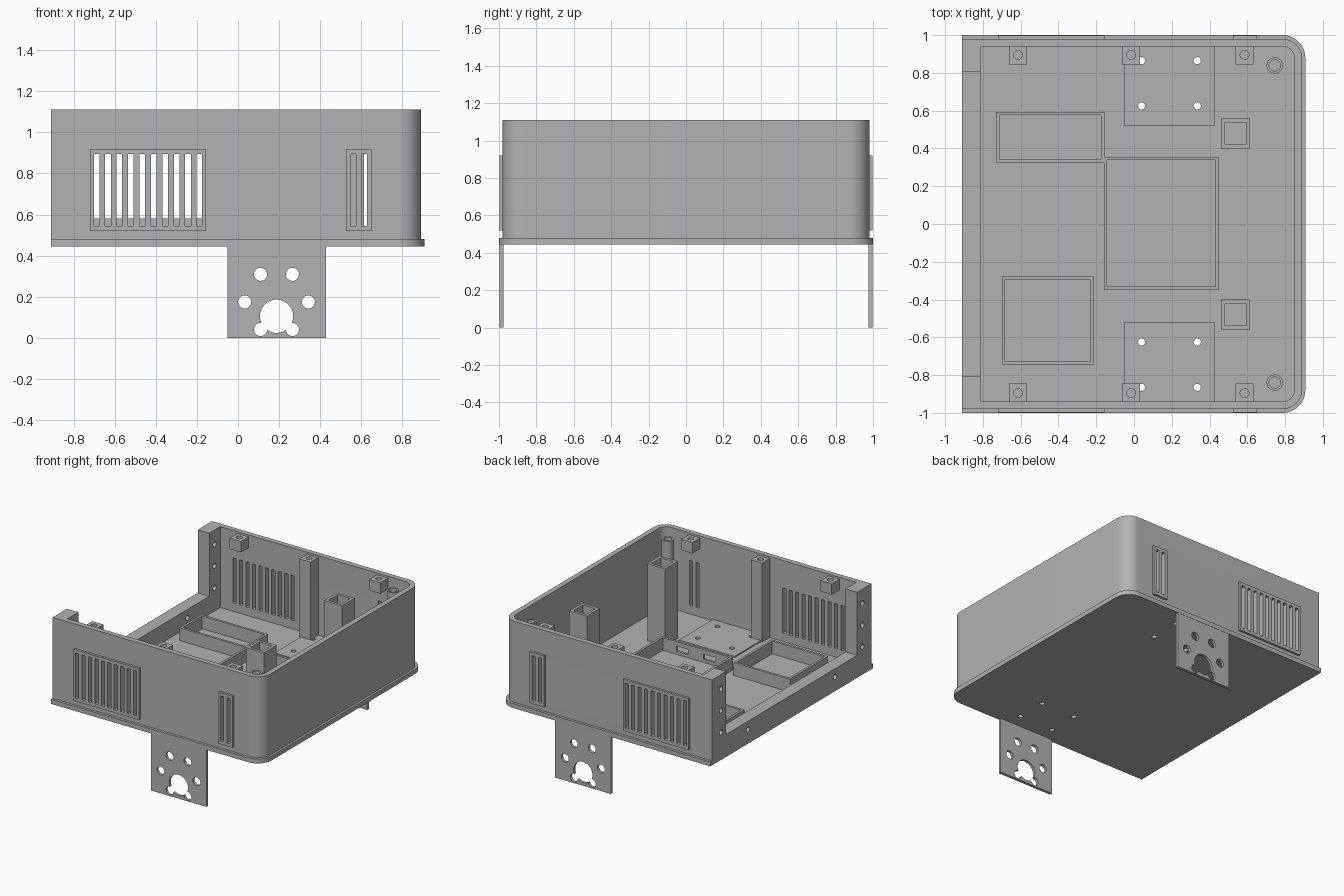
import bpy
import bmesh
import math
from mathutils import Matrix, Vector

if "Cube" in bpy.data.objects:
    bpy.data.objects.remove(bpy.data.objects["Cube"])

GREY = (0.45, 0.45, 0.45, 1.0)
plastic = bpy.data.materials.new("grey plastic")
plastic.use_nodes = True
plastic.diffuse_color = GREY
plastic.node_tree.nodes["Principled BSDF"].inputs["Base Color"].default_value = GREY

FLOOR, RIM = 0.48, 1.11


def make(name, bm):
    bmesh.ops.recalc_face_normals(bm, faces=bm.faces)
    mesh = bpy.data.meshes.new(name)
    bm.to_mesh(mesh)
    bm.free()
    mesh.materials.append(plastic)
    obj = bpy.data.objects.new(name, mesh)
    bpy.context.collection.objects.link(obj)
    return obj


def box(name, x, y, z):
    """Box from (low, high) ranges along each axis."""
    spans = [sorted(r) for r in (x, y, z)]
    bm = bmesh.new()
    bmesh.ops.create_cube(bm, size=1)
    for v in bm.verts:
        v.co = Vector([s[0] + (c + 0.5) * (s[1] - s[0]) for s, c in zip(spans, v.co)])
    return make(name, bm)


def cylinder(name, centre, radius, depth, axis="Z", sides=32):
    turn = {"X": Matrix.Rotation(math.pi / 2, 4, "Y"),
            "Y": Matrix.Rotation(math.pi / 2, 4, "X"),
            "Z": Matrix.Identity(4)}[axis]
    bm = bmesh.new()
    bmesh.ops.create_cone(bm, cap_ends=True, segments=sides, radius1=radius,
                          radius2=radius, depth=depth,
                          matrix=Matrix.Translation(centre) @ turn)
    return make(name, bm)


def rounded_prism(name, x0, x1, half, radius, z0, z1, steps=12):
    """Upright prism, square at -x and rounded at the two +x corners."""
    points = [(x0, -half)]
    for side, start in ((-1, -math.pi / 2), (1, 0)):
        for i in range(steps + 1):
            a = start + math.pi / 2 * i / steps
            points.append((x1 - radius + radius * math.cos(a),
                           side * (half - radius) + radius * math.sin(a)))
    points.append((x0, half))
    bm = bmesh.new()
    face = bm.faces.new([bm.verts.new((px, py, z0)) for px, py in points])
    top = bmesh.ops.extrude_face_region(bm, geom=[face])
    bmesh.ops.translate(bm, vec=(0, 0, z1 - z0),
                        verts=[g for g in top["geom"] if isinstance(g, bmesh.types.BMVert)])
    return make(name, bm)


def cut(obj, cutters):
    """Subtract the cutters, bake the result and remove the cutters."""
    for cutter in cutters:
        mod = obj.modifiers.new("cut", "BOOLEAN")
        mod.operation = "DIFFERENCE"
        mod.solver = "EXACT"
        mod.object = cutter
    graph = bpy.context.evaluated_depsgraph_get()
    obj.data = bpy.data.meshes.new_from_object(obj.evaluated_get(graph))
    obj.modifiers.clear()
    for cutter in cutters:
        bpy.data.objects.remove(cutter)
    return obj


def smooth(obj):
    bpy.ops.object.select_all(action="DESELECT")
    obj.select_set(True)
    bpy.context.view_layer.objects.active = obj
    bpy.ops.object.shade_smooth_by_angle(angle=math.radians(30))


def slots(xs, side):
    return [box("slot_cutter", (x - 0.0135, x + 0.0135), (side * 0.9, side * 1.1),
                (0.545, 0.895)) for x in xs]


def mount_holes(side):
    return [cylinder("hole_cutter", (x, side * y, FLOOR), 0.019, 0.2)
            for x in (0.04, 0.335) for y in (0.625, 0.865)]


wide_vent = [-0.688 + 0.0556 * i for i in range(10)]
narrow_vent = [0.56, 0.615]
both = (("front", -1), ("back", 1))

# Base plate with protruding lip
base = rounded_prism("base_plate", -0.91, 0.907, 1.0, 0.12, 0.445, FLOOR)
cut(base, mount_holes(-1) + mount_holes(1))
smooth(base)

# Walls, end posts and low sill in one shell
shell = rounded_prism("wall_shell", -0.91, 0.89, 0.98, 0.105, FLOOR, RIM)
cutters = [rounded_prism("cavity_cutter", -0.81, 0.85, 0.94, 0.065, 0.4, 1.3),
           box("opening_cutter", (-1, -0.8), (-0.805, 0.805), (0.62, 1.3))]
for _, s in both:
    cutters += slots(wide_vent + narrow_vent, s)
    cutters += [cylinder("hole_cutter", (-0.86, s * 0.87, z), 0.02, 0.2, "X")
                for z in (0.66, 0.83, 1.0)]
    cutters.append(cylinder("hole_cutter", (-0.86, s * 0.535, 0.555), 0.02, 0.2, "X"))
cut(shell, cutters)
smooth(shell)

for label, s in both:
    # Raised vent frames
    for kind, xs, span in (("wide", wide_vent, (-0.72, -0.155)),
                           ("narrow", narrow_vent, (0.525, 0.65))):
        frame = box(f"{label}_{kind}_vent_frame", span, (s * 0.98, s * 0.997), (0.52, 0.92))
        cut(frame, slots(xs, s))

    # Motor bracket: hanging tab and plate on the floor
    tab = box(f"{label}_motor_tab", (-0.052, 0.427), (s * 0.977, s * 0.998), (0, 0.445))
    mid = 0.1875
    holes = [cylinder("shaft_cutter", (mid, s, 0.105), 0.081, 0.2, "Y", 48)]
    for i in range(6):
        a = math.radians(60 * i)
        holes.append(cylinder("screw_cutter", (mid + 0.155 * math.cos(a), s,
                                               0.175 + 0.155 * math.sin(a)),
                              0.032, 0.2, "Y"))
    smooth(cut(tab, holes))
    plate = box(f"{label}_motor_plate", (-0.052, 0.427), (s * 0.522, s * 0.94),
                (FLOOR, FLOOR + 0.01))
    smooth(cut(plate, mount_holes(s)))

    # Lid screw bosses, the middle one a full pillar
    for name, x, low in (("left_boss", -0.615, 1.01), ("pillar", -0.015, FLOOR),
                         ("right_boss", 0.585, 1.01)):
        boss = box(f"{label}_{name}", (x - 0.048, x + 0.048), (s * 0.845, s * 0.94),
                   (low, 1.095))
        smooth(cut(boss, [cylinder("hole_cutter", (x, s * 0.895, 1.1), 0.023, 0.12)]))

    # Corner tubes
    spot = (0.745, s * 0.84)
    tube = cylinder(f"{label}_corner_tube", (*spot, (FLOOR + 1.07) / 2), 0.043, 1.07 - FLOOR)
    smooth(cut(tube, [cylinder("bore_cutter", (*spot, 1), 0.03, 0.8)]))

    # Hollow square towers
    tower = box(f"{label}_tower", (0.46, 0.614), (s * 0.401, s * 0.559), (FLOOR, 1.08))
    cut(tower, [box("bore_cutter", (0.482, 0.592), (s * 0.423, s * 0.537), (0.5, 1.3))])

# Low component trays on the floor
for name, x, y in (("battery_tray", (-0.73, -0.157), (0.323, 0.594)),
                   ("board_tray", (-0.16, 0.45), (-0.35, 0.356)),
                   ("driver_tray", (-0.70, -0.215), (-0.745, -0.276))):
    t = 0.018
    tray = box(name, x, y, (FLOOR, 0.58))
    inside = [box("tray_cutter", (x[0] + t, x[1] - t), (y[0] + t, y[1] - t), (0.4, 0.7))]
    if name == "board_tray":
        inside += [box("cable_cutter", (cx - 0.05, cx + 0.05), (-0.4, -0.3), (0.505, 0.545))
                   for cx in (0.03, 0.265)]
    cut(tray, inside)
